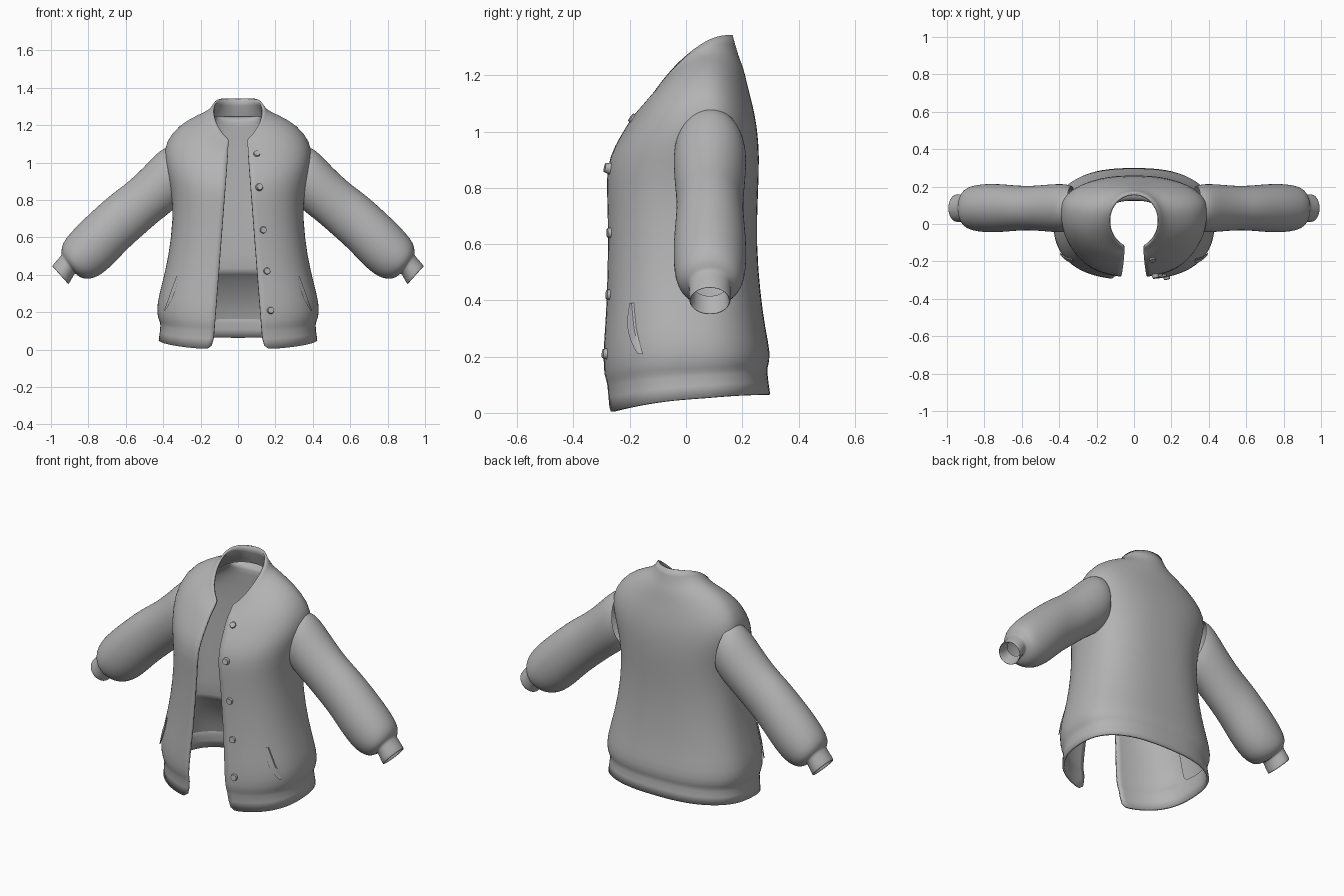
import bpy, bmesh, math
from mathutils import Vector

old = bpy.data.objects.get("Cube")
if old:
    bpy.data.objects.remove(old, do_unlink=True)

GREY = (0.45, 0.45, 0.45, 1)
fabric = bpy.data.materials.new("plain grey")
fabric.use_nodes = True
fabric.diffuse_color = GREY
fabric.node_tree.nodes["Principled BSDF"].inputs["Base Color"].default_value = GREY


def make_object(name, verts, faces, angle):
    mesh = bpy.data.meshes.new(name)
    mesh.from_pydata(verts, [], faces)
    mesh.materials.append(fabric)
    obj = bpy.data.objects.new(name, mesh)
    bpy.context.collection.objects.link(obj)
    bpy.ops.object.select_all(action="DESELECT")
    obj.select_set(True)
    bpy.context.view_layer.objects.active = obj
    bpy.ops.object.shade_smooth_by_angle(angle=math.radians(angle))
    return obj


def loft(name, rows, closed=False, levels=1):
    """Skin a list of equal-length point rows."""
    n = len(rows[0])
    faces = []
    for i in range(len(rows) - 1):
        for j in range(n if closed else n - 1):
            k = (j + 1) % n
            faces.append((i * n + j, i * n + k, (i + 1) * n + k, (i + 1) * n + j))
    obj = make_object(name, [p for row in rows for p in row], faces, 180)
    sub = obj.modifiers.new("smooth", "SUBSURF")
    sub.levels = sub.render_levels = levels
    return obj


def squareness(height):
    """The trunk is boxy and rounds off towards the neck."""
    return 2.5 - max(0, height - .8)


def widest_y(height):
    """The widest point shifts back at the shoulders."""
    return .02 + .06 * math.exp(-((height - 1.05) / .15) ** 2)


def ring_point(ring, t):
    """Point on a squarish oval; t runs from the front over the left side."""
    width, front, back, z_front, z_side, z_back = ring
    power = 2 / squareness(z_side)
    middle = widest_y(z_side)
    s, c = math.sin(t), math.cos(t)
    y = middle + ((front if c > 0 else back) - middle) * abs(c) ** power
    x = math.copysign(width * abs(s) ** power, s)
    tilt = (z_front - z_back) / 2
    bow = (z_front + z_back) / 2 - z_side
    return x, y, z_side + tilt * c + bow * c * c


def arc(ring, start, count):
    step = (math.tau - 2 * start) / (count - 1)
    return [ring_point(ring, start + step * j) for j in range(count)]


def gap_angle(ring):
    """Angle where the front opening, narrowing upwards, begins."""
    gap = .135 - .077 * ring[3]
    return math.asin((gap / ring[0]) ** (squareness(ring[4]) / 2))


# Trunk rings from hem to collar: width, front y, back y, then z at front, side, back
BODY = [
    (.425, -.28, .3, 0, .05, .065),
    (.412, -.285, .287, .115, .143, .155),
    (.423, -.296, .292, .122, .15, .162),
    (.438, -.3, .302, .2, .21, .21),
    (.422, -.292, .282, .3, .3, .3),
    (.388, -.285, .265, .42, .42, .42),
    (.356, -.28, .25, .6, .6, .6),
    (.346, -.282, .256, .76, .78, .78),
    (.372, -.287, .262, .87, .91, .91),
    (.4, -.255, .253, .95, 1.02, 1.02),
    (.388, -.212, .236, 1.02, 1.11, 1.1),
    (.32, -.19, .217, 1.055, 1.195, 1.17),
    (.22, -.17, .204, 1.075, 1.243, 1.23),
    (.16, -.15, .187, 1.09, 1.262, 1.265),
    (.135, -.135, .166, 1.11, 1.29, 1.343),
]
body = loft("jacket_body", [arc(ring, gap_angle(ring), 45) for ring in BODY])
shell = body.modifiers.new("cloth thickness", "SOLIDIFY")
shell.thickness, shell.offset = .012, -1

# Inner back lining with a lip above the waist: width, back y, z
LINING = [(.405, .28, .16), (.39, .25, .26), (.355, .15, .4), (.345, .125, .41),
          (.335, .12, .44), (.325, .13, .9), (.3, .13, 1.1),
          (.2, .125, 1.2), (.14, .125, 1.235), (.13, .165, 1.245)]
loft("back_lining", [arc((width, -.2, back, z, z, z), math.radians(75), 25)
                     for width, back, z in LINING])

# Sleeve and cuff sections: top x, top z, bottom x, bottom z, half depth
SLEEVE = [
    (.36, 1.085, .31, .79, .12),
    (.41, 1.078, .338, .75, .132),
    (.5, .978, .42, .69, .127),
    (.6, .885, .51, .61, .118),
    (.68, .83, .59, .54, .122),
    (.78, .74, .67, .452, .131),
    (.88, .645, .75, .383, .13),
    (.945, .565, .825, .372, .115),
    (.943, .515, .866, .402, .082),
    (.942, .505, .872, .412, .072),
    (.998, .446, .905, .345, .077),
    (.992, .44, .912, .35, .066),
    (.935, .49, .875, .415, .06),
]


def sleeve_row(section, sx, count=24):
    top_x, top_z, low_x, low_z, half_depth = section
    top, low = Vector((top_x, 0, top_z)), Vector((low_x, 0, low_z))
    row = []
    for j in range(count):
        a = math.tau * j / count
        point = low.lerp(top, (1 + math.cos(a)) / 2)
        point.y = .085 - sx * half_depth * math.sin(a)
        point.x *= sx
        row.append(point)
    return row


SIDES = (("left", 1), ("right", -1))
for side, sx in SIDES:
    rows = [sleeve_row(section, sx) for section in SLEEVE]
    loft(side + "_sleeve", rows, closed=True, levels=2)


def front_point(x, z, lift=0):
    """Place a point on the front of the trunk."""
    for low, high in zip(BODY, BODY[1:]):
        if low[3] <= z <= high[3]:
            f = (z - low[3]) / (high[3] - low[3])
            width, front, _, _, side_z, _ = [a + (b - a) * f for a, b in zip(low, high)]
            p, middle = squareness(side_z), widest_y(side_z)
            depth = (1 - (abs(x) / width) ** p) ** (1 / p)
            return Vector((x, middle + (front - middle) * depth - lift, z))


# Snap buttons down the left front edge
BUTTONS = [(.1, 1.045), (.115, .87), (.135, .64), (.155, .42), (.175, .21)]
for number, (x, z) in enumerate(BUTTONS, 1):
    here = front_point(x, z)
    across = front_point(x + .01, z) - front_point(x - .01, z)
    up = front_point(x, z + .01) - front_point(x, z - .01)
    turn = across.cross(up).to_track_quat("Z", "Y")
    bm = bmesh.new()
    bmesh.ops.create_cone(bm, cap_ends=True, segments=20, radius1=.021, radius2=.016, depth=.022)
    verts = [turn @ v.co + here for v in bm.verts]
    faces = [[v.index for v in f.verts] for f in bm.faces]
    bm.free()
    make_object("button_%d" % number, verts, faces, 50)

# Slanted pocket welts
STEPS = 8
for side, sx in SIDES:
    verts = []
    for i in range(STEPS + 1):
        f = i / STEPS
        x, z = .395 - .065 * f, .21 + .18 * f
        wide = .022 * math.sin(math.pi * (.1 + .8 * f))
        for dx, lift in ((-wide, 0), (-wide, .008), (0, .008), (0, 0)):
            verts.append(front_point(sx * (x + dx), z, lift))
    faces = [(4 * i + k, 4 * i + k + 1, 4 * i + k + 5, 4 * i + k + 4)
             for i in range(STEPS) for k in range(3)]
    make_object(side + "_pocket_welt", verts, faces, 40)
